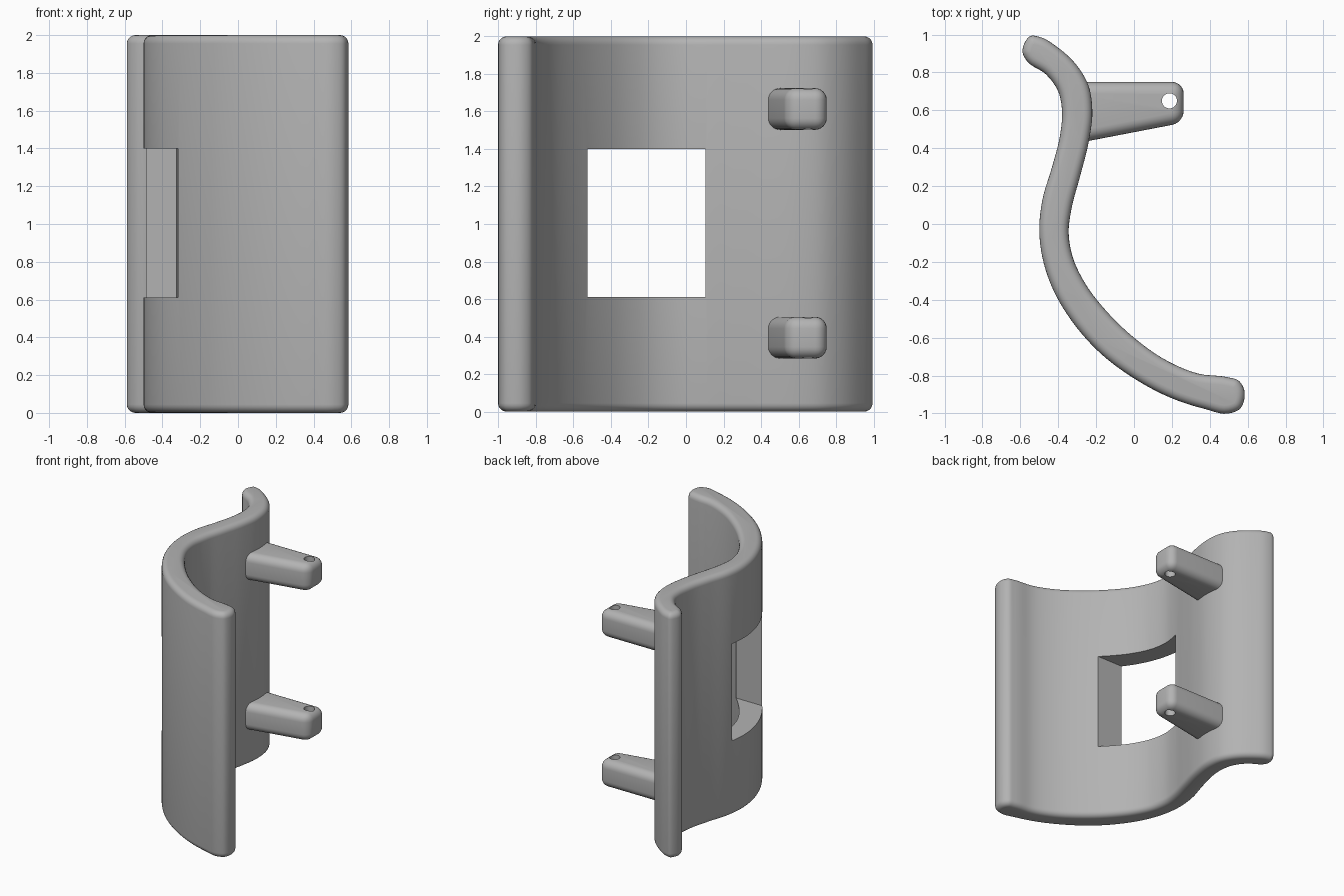
import bpy, bmesh, math
from mathutils import Vector

cube = bpy.data.objects.get("Cube")
if cube:
    bpy.data.objects.remove(cube, do_unlink=True)

grey = bpy.data.materials.new("plain grey")
grey.use_nodes = True
grey.diffuse_color = (0.45, 0.45, 0.45, 1)
grey.node_tree.nodes["Principled BSDF"].inputs["Base Color"].default_value = (0.45, 0.45, 0.45, 1)


def make_object(name, bm):
    bmesh.ops.recalc_face_normals(bm, faces=bm.faces)
    mesh = bpy.data.meshes.new(name)
    bm.to_mesh(mesh)
    bm.free()
    mesh.materials.append(grey)
    obj = bpy.data.objects.new(name, mesh)
    bpy.context.collection.objects.link(obj)
    return obj


def activate(obj):
    bpy.ops.object.select_all(action="DESELECT")
    obj.select_set(True)
    bpy.context.view_layer.objects.active = obj


def cut(obj, cutter):
    mod = obj.modifiers.new("cut", "BOOLEAN")
    mod.operation = "DIFFERENCE"
    mod.solver = "EXACT"
    mod.object = cutter
    activate(obj)
    bpy.ops.object.modifier_apply(modifier=mod.name)
    bpy.data.objects.remove(cutter, do_unlink=True)


def smooth(obj):
    activate(obj)
    bpy.ops.object.shade_smooth_by_angle(angle=math.radians(35))


def closed_spline(points, steps):
    pts = [Vector(p) for p in points]
    n, out = len(pts), []
    for i in range(n):
        a, b, c, d = (pts[(i + k) % n] for k in (-1, 0, 1, 2))
        # chord-scaled tangents keep uneven spacing smooth
        la, lb, lc = (b - a).length, (c - b).length, (d - c).length
        m0 = ((b - a) / la * lb + (c - b) / lb * la) / (la + lb) * lb
        m1 = ((c - b) / lb * lc + (d - c) / lc * lb) / (lb + lc) * lb
        for s in range(steps):
            t = s / steps
            out.append(b * (2*t**3 - 3*t**2 + 1) + m0 * (t**3 - 2*t**2 + t)
                       + c * (3*t**2 - 2*t**3) + m1 * (t**3 - t**2))
    return out


# S-shaped wall: inner side, front tip, outer side, back tip
inner = [(-.50, .988), (-.40, .93), (-.30, .835), (-.24, .73), (-.22, .6), (-.24, .43),
         (-.285, .25), (-.33, .08), (-.345, -.04), (-.325, -.17), (-.26, -.31),
         (-.15, -.455), (0, -.60), (.18, -.725), (.34, -.79), (.50, -.81)]
front_tip = [(.55, -.825), (.58, -.87), (.583, -.92), (.56, -.975)]
outer = [(.50, -1), (.37, -.975), (.20, -.92), (0, -.815), (-.18, -.68), (-.33, -.51),
         (-.43, -.34), (-.485, -.17), (-.50, -.03), (-.485, .12), (-.43, .31),
         (-.39, .47), (-.38, .60), (-.40, .70), (-.465, .79), (-.565, .86)]
back_tip = [(-.588, .905), (-.58, .95), (-.545, .993)]
outline = closed_spline(inner + front_tip + outer + back_tip, 5)
n = len(outline)
normals = []
for i in range(n):
    t = (outline[(i + 1) % n] - outline[i - 1]).normalized()
    normals.append(Vector((-t.y, t.x)))

# Stack inset copies of the outline for the rounded top and bottom rims
rim, levels = 0.045, 5
arc = [(rim * (1 - math.sin(a)), rim * (1 - math.cos(a)))
       for a in (math.pi / 2 * k / levels for k in range(levels + 1))]
layers = arc + [(inset, 2 - z) for inset, z in reversed(arc)]
area = sum(outline[i - 1].cross(outline[i]) for i in range(n))
side = 1 if area > 0 else -1
bm = bmesh.new()
rings = [[bm.verts.new((*(p + q * inset * side), z)) for p, q in zip(outline, normals)]
         for inset, z in layers]
for low, high in zip(rings, rings[1:]):
    for i in range(n):
        bm.faces.new((low[i - 1], low[i], high[i], high[i - 1]))
bm.faces.new(rings[0])
bm.faces.new(rings[-1])
wall = make_object("curved_wall", bm)

# Rectangular window through the wall
bm = bmesh.new()
bmesh.ops.create_cube(bm, size=1)
bmesh.ops.scale(bm, vec=(0.9, 0.63, 0.79), verts=bm.verts)
bmesh.ops.translate(bm, vec=(-0.5, -0.21, 1.005), verts=bm.verts)
cut(wall, make_object("window_cutter", bm))
smooth(wall)


# Tapered rounded pegs with a vertical pin hole
def make_peg(name, z):
    bm = bmesh.new()
    profile = [(-.31, .425), (.262, .535), (.262, .75), (-.31, .75)]
    base = bm.faces.new([bm.verts.new((x, y, z - 0.111)) for x, y in profile])
    top = bmesh.ops.extrude_face_region(bm, geom=[base])["geom"]
    bmesh.ops.translate(bm, vec=(0, 0, 0.222),
                        verts=[g for g in top if isinstance(g, bmesh.types.BMVert)])
    edges = [e for e in bm.edges if any(v.co.x > 0 for v in e.verts)]
    bmesh.ops.recalc_face_normals(bm, faces=bm.faces)
    bmesh.ops.bevel(bm, geom=edges, offset=0.062, segments=6, profile=0.5, affect="EDGES")
    peg = make_object(name, bm)
    bm = bmesh.new()
    bmesh.ops.create_cone(bm, cap_ends=True, segments=32, radius1=0.04, radius2=0.04, depth=0.5)
    bmesh.ops.translate(bm, vec=(0.187, 0.65, z), verts=bm.verts)
    cut(peg, make_object("pin_hole_cutter", bm))
    smooth(peg)


make_peg("lower_peg", 0.394)
make_peg("upper_peg", 1.613)
